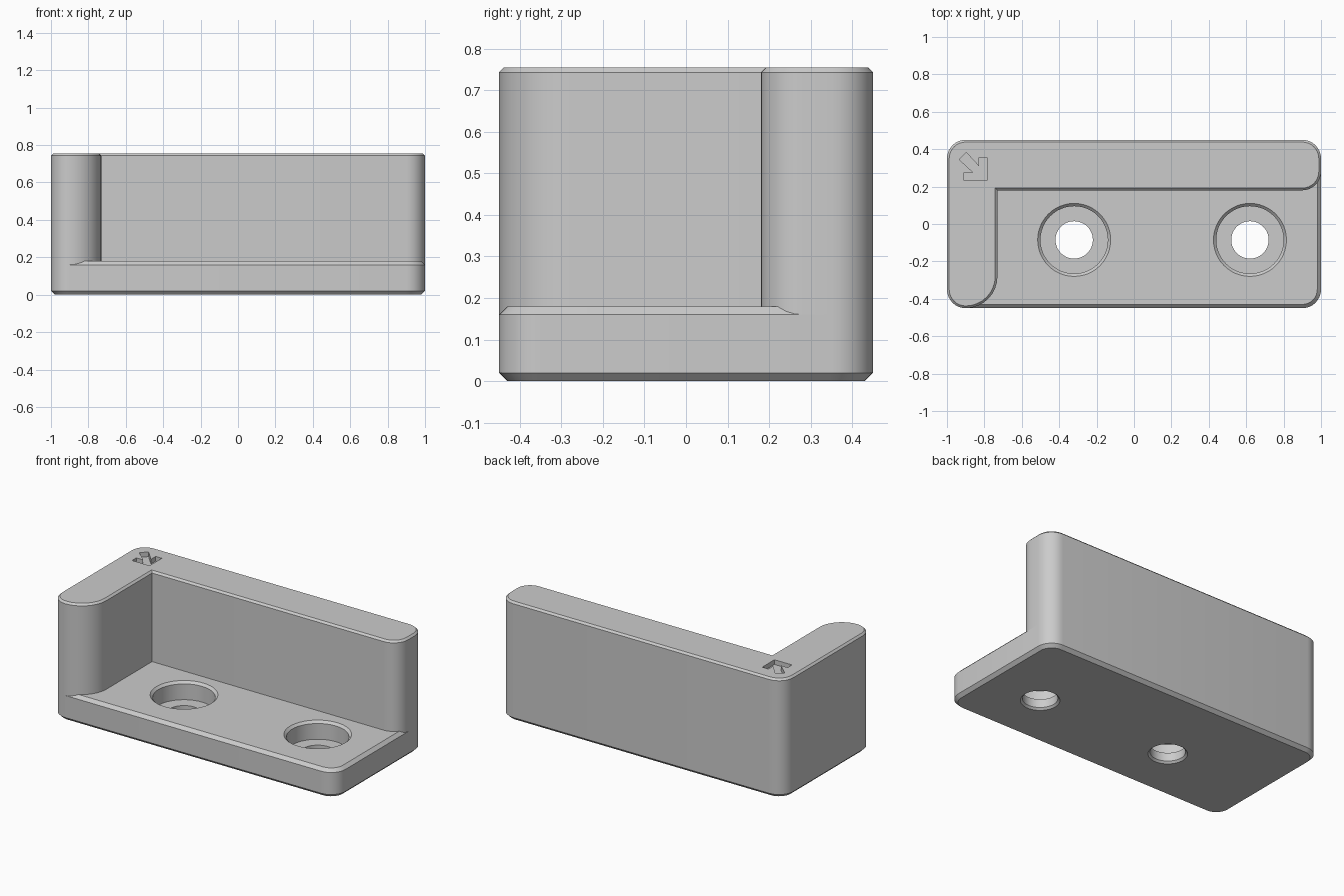
import bpy, bmesh
from math import cos, sin, pi
from mathutils import Vector

if "Cube" in bpy.data.objects:
    bpy.data.objects.remove(bpy.data.objects["Cube"])

grey = bpy.data.materials.new("plain_grey")
grey.use_nodes = True
colour = (0.6, 0.6, 0.6, 1)
grey.diffuse_color = colour
grey.node_tree.nodes["Principled BSDF"].inputs["Base Color"].default_value = colour

HX, HY, TOP = 1.0, 0.45, 0.755
LEDGE, EDGE, RIM = 0.18, 0.02, 0.012
ARM_X, WALL_Y = -0.73, 0.18


def arc(cx, cy, r, start, steps=8):
    """Quarter turn, anticlockwise."""
    return [Vector((cx + r * cos(start + pi / 2 * i / steps),
                    cy + r * sin(start + pi / 2 * i / steps))) for i in range(steps + 1)]


def inset(points, d):
    """Mitred inward offset of an anticlockwise outline."""
    out = []
    for i, p in enumerate(points):
        a = (p - points[i - 1]).normalized()
        b = (points[(i + 1) % len(points)] - p).normalized()
        na, nb = Vector((-a.y, a.x)), Vector((-b.y, b.x))
        out.append(p + (na + nb) * (d / (1 + na.dot(nb))))
    return out


def prism(name, outline, levels):
    """Stack the outline at (height, inset) levels and cap both ends."""
    bm = bmesh.new()
    rings = [[bm.verts.new((p.x, p.y, z)) for p in inset(outline, d)] for z, d in levels]
    n = len(outline)
    for lo, hi in zip(rings, rings[1:]):
        for i in range(n):
            j = (i + 1) % n
            bm.faces.new((lo[i], lo[j], hi[j], hi[i]))
    bm.faces.new(rings[0][::-1])
    bm.faces.new(rings[-1])
    mesh = bpy.data.meshes.new(name)
    bm.to_mesh(mesh)
    bm.free()
    mesh.materials.append(grey)
    obj = bpy.data.objects.new(name, mesh)
    bpy.context.collection.objects.link(obj)
    return obj


def activate(obj):
    bpy.ops.object.select_all(action='DESELECT')
    obj.select_set(True)
    bpy.context.view_layer.objects.active = obj


def cut(obj, cutter):
    mod = obj.modifiers.new("cut", 'BOOLEAN')
    mod.operation, mod.solver, mod.object = 'DIFFERENCE', 'EXACT', cutter
    activate(obj)
    bpy.ops.object.modifier_apply(modifier=mod.name)
    bpy.data.objects.remove(cutter)


# Base plate with rounded corners and chamfered rims
R = 0.1
back_right = arc(HX - R, HY - R, R, 0)
back_left = arc(R - HX, HY - R, R, pi / 2)
front_left = arc(R - HX, R - HY, R, pi)
front_right = arc(HX - R, R - HY, R, 1.5 * pi)
base = prism("base_plate", back_right + back_left + front_left + front_right,
             [(0, EDGE), (EDGE, 0), (LEDGE - EDGE, 0), (LEDGE, EDGE)])

# L-shaped wall, rounded at both free ends
NOSE = ARM_X - (R - HX)
arm_end = arc(R - HX, NOSE - HY, NOSE, 1.5 * pi)[1:]
wall_end = arc(HX - R, WALL_Y + R, R, 1.5 * pi)
wall = prism("corner_wall", back_right + back_left + front_left + arm_end
             + [Vector((ARM_X, WALL_Y))] + wall_end,
             [(LEDGE - EDGE, 0), (TOP - RIM, 0), (TOP, RIM)])

# Counterbored screw holes, flared at top and bottom
for x in (-0.32, 0.62):
    circle = [p for k in range(4) for p in arc(x, -0.085, 0.1, k * pi / 2, 12)[:-1]]
    cut(base, prism("hole_cutter", circle,
                    [(-0.01, -0.022), (0.012, 0), (0.065, 0), (0.065, -0.08),
                     (LEDGE - 0.015, -0.08), (LEDGE + 0.01, -0.105)]))

# Engraved arrow at the corner
arrow = [(-0.935, 0.345), (-0.86, 0.276), (-0.908, 0.276), (-0.908, 0.233), (-0.785, 0.233),
         (-0.785, 0.356), (-0.828, 0.356), (-0.828, 0.308), (-0.897, 0.383)]
cut(wall, prism("arrow_cutter", [Vector(p) for p in arrow], [(TOP - 0.03, 0), (TOP + 0.05, 0)]))

for obj in (base, wall):
    activate(obj)
    bpy.ops.object.shade_smooth_by_angle(angle=pi / 6)
